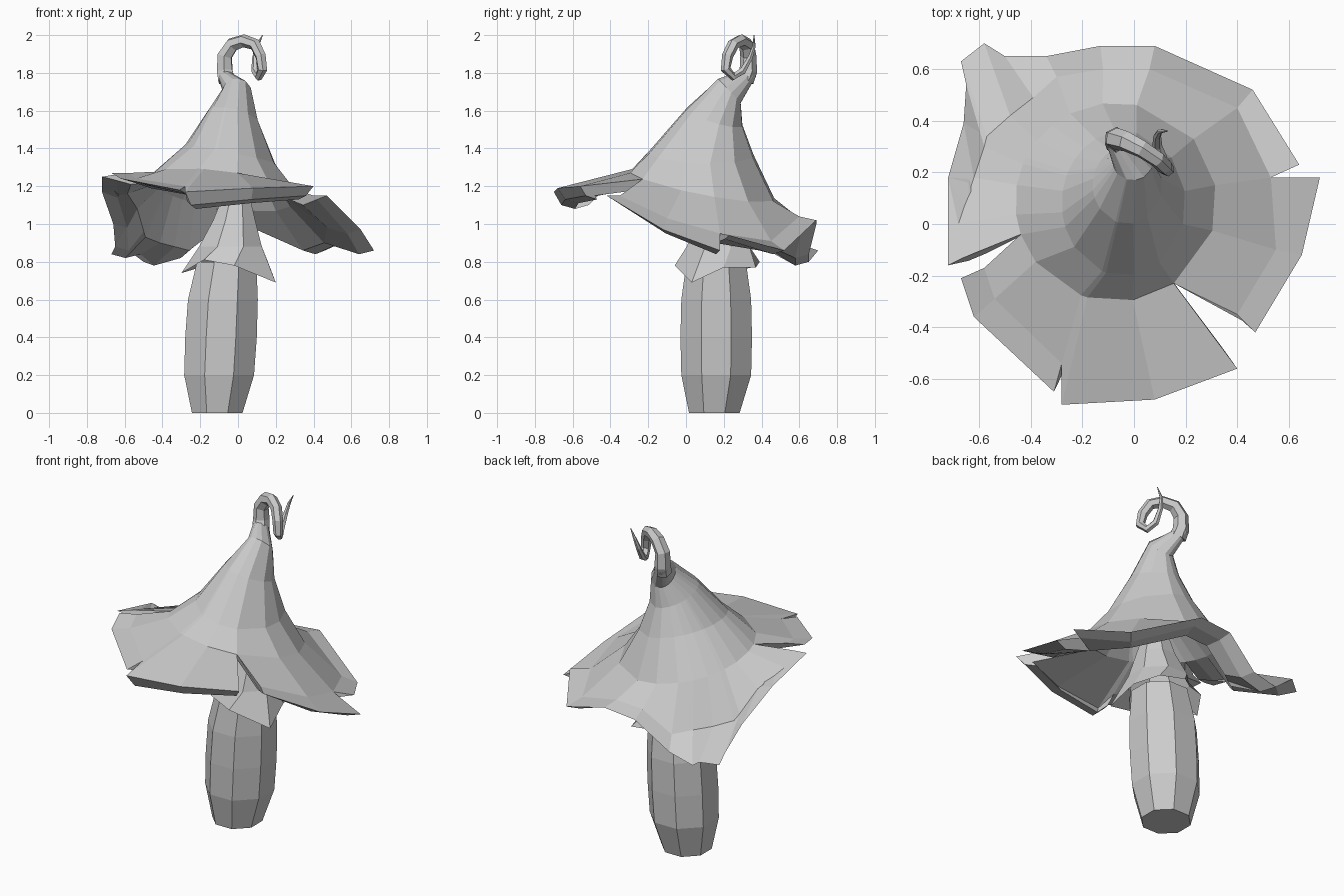
import bpy, bmesh, math
from mathutils import Vector

default_cube = bpy.data.objects.get("Cube")
if default_cube:
    bpy.data.objects.remove(default_cube)

material = bpy.data.materials.new("pale_grey")
material.use_nodes = True
grey = (0.6, 0.6, 0.6, 1)
material.diffuse_color = grey
material.node_tree.nodes["Principled BSDF"].inputs["Base Color"].default_value = grey

# Coordinates below are in hundredths of a unit
UNIT = 0.01


def add_object(name, data):
    """Link new object data to the scene with the shared material."""
    data.materials.append(material)
    created = bpy.data.objects.new(name, data)
    bpy.context.scene.collection.objects.link(created)


def finish_mesh(name, bm):
    mesh = bpy.data.meshes.new(name)
    bm.to_mesh(mesh)
    bm.free()
    add_object(name, mesh)


def bridge(bm, first, second, closed=False):
    """Join two equally long rows of vertices with quads."""
    count = len(first)
    for i in range(count if closed else count - 1):
        j = (i + 1) % count
        bm.faces.new((first[i], second[i], second[j], first[j]))


def make_row(bm, points):
    return [bm.verts.new(Vector(point) * UNIT) for point in points]


def ellipse_point(angle, left, right, front, back, z_front, z_back, z_side):
    """Point on a tilted, lopsided ring given by its extents."""
    c, s = math.cos(angle), math.sin(angle)
    x = (left + right) / 2 + (right - left) / 2 * c
    y = (front + back) / 2 + (back - front) / 2 * s
    z = (z_front + z_back) / 2 + (z_back - z_front) / 2 * s - z_side * c
    return (x, y, z)


# Cap: tilted rings from the neck down to the start of the petals
cap_rings = [
    (-11, -3, 29, 37, 181, 178, 0),
    (-8, 7, 17, 29, 177, 164, 0),
    (-16, 11, 0, 30, 161, 152, 3),
    (-28, 20, -20, 36, 138, 136, 5),
    (-46, 32, -30, 47, 128, 113, 5),
]


def inner_ring(left, right, front, back, z_front, z_back, z_side):
    """Underside ring, set in from the matching outer ring."""
    inset, drop = 4, 5
    return (left + inset, right - inset, front + inset, back - inset,
            z_front - drop, z_back - drop, z_side)


def underside(points, shrink, drop):
    """Copy of a petal edge, drawn in and lowered."""
    return [(x * shrink, y * shrink, z - drop) for x, y, z in points]


# Each petal: the fold on its top surface, then its outer lip
petal_left = (
    [(40, -35, 115), (55, -10, 103), (53, 18, 95)],
    [(47, -42, 115), (65, -12, 97), (72, 18, 86)],
)
petal_back = (
    [(53, 18, 95), (40, 45, 91), (6, 60, 104), (-12, 60, 103),
     (-30, 57, 91), (-39, 49, 93), (-48, 42, 95), (-57, 34, 98),
     (-58, 30, 101), (-62, 18, 113), (-68, 0, 121), (-66, -13, 126)],
    [(64, 23, 94), (46, 52, 86), (8, 69, 102), (-13, 69, 100),
     (-34, 65, 84), (-50, 65, 80), (-58, 70, 86), (-67, 63, 84),
     (-65, 54, 88), (-66, 39, 100), (-72, 18, 117), (-72, -16, 125)],
)
petal_right = (
    [(-58, -17, 127), (-54, -29, 124), (-28, -54, 120)],
    [(-67, -21, 127), (-62, -36, 124), (-31, -65, 118)],
)
petal_front = (
    [(-28, -54, 120), (-28, -70, 117), (8, -68, 119), (40, -56, 120)],
    [(-27, -58, 112), (-25, -66, 110), (7, -64, 113), (36, -53, 115)],
)
petals = [petal_left, petal_back, petal_right, petal_front]


def fold_angle(point):
    return math.atan2(point[1] - 8, point[0] + 5)


bm = bmesh.new()
for index, (fold, lip) in enumerate(petals):
    # Neighbouring petals share the start column, leaving slits only below it
    angles = [fold_angle(point) for point in fold]
    angles[0] = fold_angle(petals[index - 1][0][-1])
    outer = [[ellipse_point(a, *ring) for a in angles] for ring in cap_rings]
    inner = [[ellipse_point(a, *inner_ring(*ring)) for a in angles]
             for ring in reversed(cap_rings[2:])]
    edge = [fold, lip, underside(lip, 0.89, 2), underside(fold, 0.86, 5)]
    rows = [make_row(bm, points) for points in outer + edge + inner]
    for upper, lower in zip(rows, rows[1:]):
        bridge(bm, upper, lower)
    # Close the thick sides of the slits
    side_rows = rows[len(outer) - 1:len(outer) + len(edge) + 1]
    bm.faces.new([row[-1] for row in side_rows])
    bm.faces.new([row[0] for row in reversed(side_rows)])
bmesh.ops.remove_doubles(bm, verts=bm.verts, dist=0.0005)
finish_mesh("mushroom_cap", bm)


def loft(name, rows, closed_ends=False):
    """Skin a stack of closed rings."""
    mesh = bmesh.new()
    rings = [make_row(mesh, row) for row in rows]
    for lower, upper in zip(rings, rings[1:]):
        bridge(mesh, lower, upper, closed=True)
    if closed_ends:
        mesh.faces.new(rings[0])
        mesh.faces.new(rings[-1])
    bmesh.ops.recalc_face_normals(mesh, faces=mesh.faces)
    finish_mesh(name, mesh)


def circle(x, y, z, radius, sides=8):
    turns = [math.tau * (i - 0.5) / sides for i in range(sides)]
    return [(x + radius * math.cos(t), y + radius * math.sin(t), z) for t in turns]


# Stem: barrel-shaped foot
loft("stem_foot", [
    circle(-11, 15, 0, 14.5),
    circle(-10, 16, 20, 20),
    circle(-9, 16, 40, 20.5),
    circle(-8, 16, 60, 20),
    circle(-6, 16, 80, 17),
], closed_ends=True)

# Skirt: ragged collar tapering into the upper stem
skirt_rim = [(20, 3, 69), (17, 20, 77), (12, 37, 77), (-5, 39, 80),
             (-20, 35, 77), (-30, 20, 74), (-18, -1, 81), (-2, -6, 78)]
loft("stem_skirt", [
    skirt_rim,
    circle(-4, 17, 88, 18),
    circle(-2, 17, 102, 12),
    circle(-1, 18, 114, 8),
    circle(0, 19, 145, 7),
])

# Curl: tapered tendril growing out of the cap's tip (x, y, z, radius)
curl_path = [
    (-6, 31, 176, 5), (-7, 33, 181, 4.7), (-7, 33, 189, 4.3),
    (-3, 32, 195, 4), (3, 29, 197, 3.5), (9, 25, 195, 3.2), (12, 22, 189, 3),
    (13, 21, 182, 2.7), (11, 25, 178, 2.2), (9, 30, 181, 2), (9, 34, 188, 1.5),
    (10, 36, 194, 1), (13, 36, 200, 0.2),
]
curve = bpy.data.curves.new("cap_curl", "CURVE")
curve.dimensions = "3D"
curve.bevel_depth = UNIT
curve.bevel_resolution = 1
curve.use_fill_caps = True
spline = curve.splines.new("POLY")
spline.points.add(len(curl_path) - 1)
for point, (x, y, z, radius) in zip(spline.points, curl_path):
    point.co = (x * UNIT, y * UNIT, z * UNIT, 1)
    point.radius = radius
spline.use_smooth = False
add_object("cap_curl", curve)
